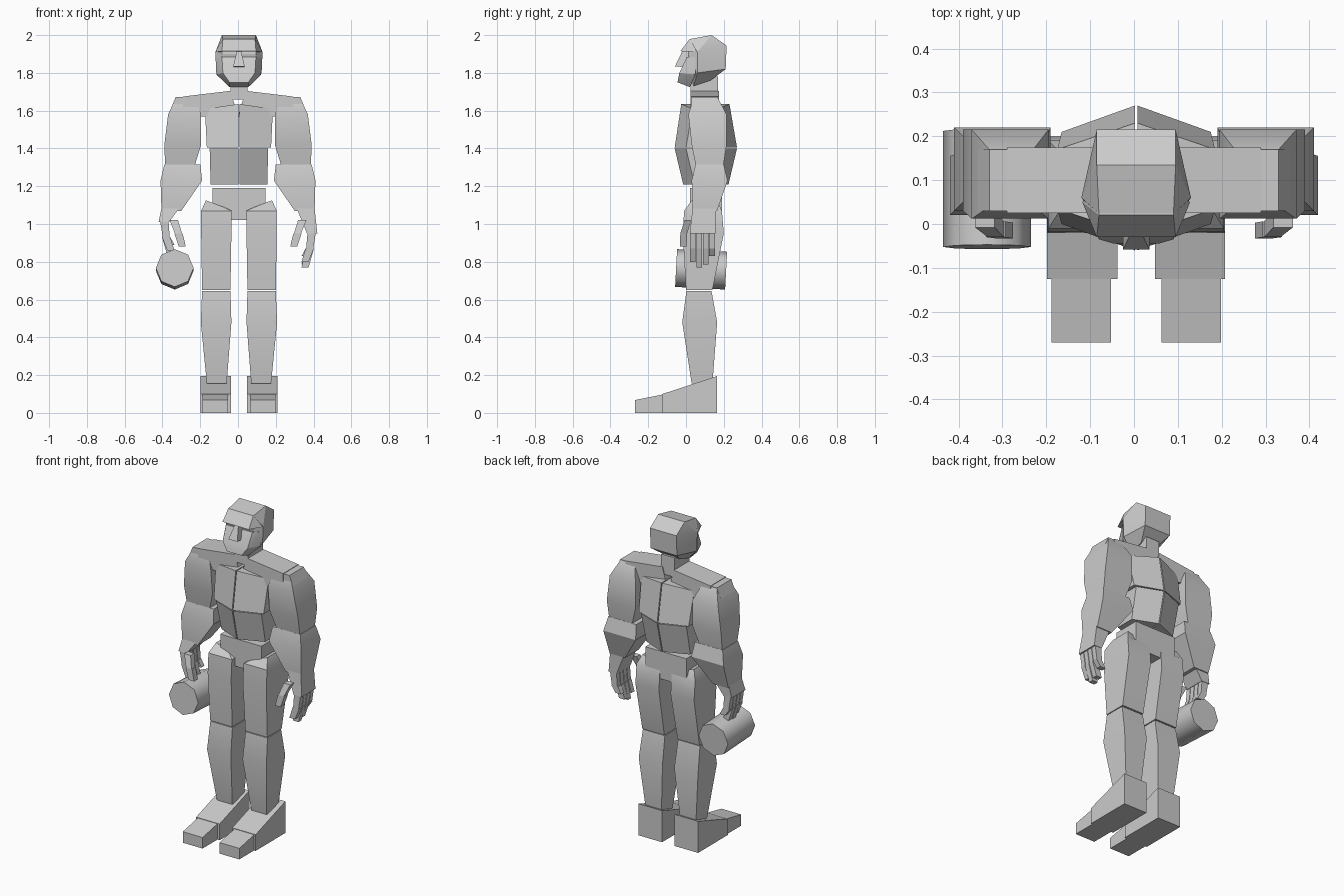
import bpy, bmesh, math
from mathutils import Matrix

old = bpy.data.objects.get("Cube")
if old:
    bpy.data.objects.remove(old, do_unlink=True)

grey = bpy.data.materials.new("plain grey")
grey.use_nodes = True
tone = (0.6, 0.6, 0.6, 1)
grey.diffuse_color = tone
grey.node_tree.nodes["Principled BSDF"].inputs["Base Color"].default_value = tone
MIDDLE = 0.005  # body midline


def finish(name, bm, angle=30):
    bmesh.ops.recalc_face_normals(bm, faces=bm.faces)
    mesh = bpy.data.meshes.new(name)
    bm.to_mesh(mesh)
    bm.free()
    mesh.materials.append(grey)
    obj = bpy.data.objects.new(name, mesh)
    bpy.context.collection.objects.link(obj)
    bpy.ops.object.select_all(action='DESELECT')
    obj.select_set(True)
    bpy.context.view_layer.objects.active = obj
    bpy.ops.object.shade_smooth_by_angle(angle=math.radians(angle))
    return obj


def loft(name, rings):
    """Skin a list of four-cornered rings and cap both ends."""
    bm = bmesh.new()
    loops = [[bm.verts.new(p) for p in ring] for ring in rings]
    for low, high in zip(loops, loops[1:]):
        for i in range(len(low)):
            j = (i + 1) % len(low)
            bm.faces.new((low[i], low[j], high[j], high[i]))
    bm.faces.new(loops[0])
    bm.faces.new(loops[-1])
    return finish(name, bm)


def rect(z, x0, x1, y0, y1, tilt=0):
    """Horizontal rectangle; tilt raises its inner edge."""
    return [(x0, y0, z + tilt), (x1, y0, z), (x1, y1, z), (x0, y1, z + tilt)]


def block(name, rings, side=1, shift=0):
    rings = [rect(*r) for r in rings]
    return loft(name, [[(side * x + shift, y, z) for x, y, z in r] for r in rings])


def hull(name, points):
    """Convex solid from points mirrored across the midline."""
    bm = bmesh.new()
    for x, y, z in points:
        for s in (-1, 1):
            bm.verts.new((s * x + MIDDLE, y, z))
    bmesh.ops.convex_hull(bm, input=bm.verts)
    bmesh.ops.dissolve_limit(bm, angle_limit=0.03, verts=bm.verts, edges=bm.edges)
    return finish(name, bm, 15)


def finger(name, path, wide, deep, side):
    """Two separate knuckle segments along a path."""
    for n, (a, b) in enumerate(zip(path, path[1:])):
        block(f"{name}_{n}", [(z, x - w, x + w, y - deep, y + deep)
                              for (x, y, z), w in ((a, wide), (b, wide * 0.85))], side)


# Head: skull, brow and jaw leave a recess for the eyes
hull("skull", [(.09, .135, 2), (.09, .215, 1.945), (.09, .21, 1.82), (.05, .13, 1.76),
               (.05, .04, 1.73), (.125, .06, 1.91), (.12, .06, 1.8),
               (.085, .025, 1.98), (.09, .01, 1.9)])
hull("brow", [(.085, .02, 1.98), (.123, .05, 1.91), (.09, -.03, 1.915), (.085, .08, 1.98)])
hull("jaw", [(.09, .005, 1.885), (.118, .05, 1.88), (.118, .05, 1.79),
             (.085, -.035, 1.8), (.05, -.045, 1.75), (.05, .02, 1.725)])
hull("nose", [(.012, -.02, 1.915), (.03, -.058, 1.835), (.03, 0, 1.83), (.012, .02, 1.915)])

# Neck and shoulders
block("neck", [(1.66, -.045, .045, .025, .17), (1.78, -.045, .045, .025, .17)], 1, MIDDLE)

for side, word in ((1, "left"), (-1, "right")):
    block(f"{word}_shoulder", [(1.57, 0, .29, .025, .175),
                               (1.675, .04, .29, .025, .175, .03)], side)
    block(f"{word}_shoulder_cap", [(1.6, .28, .36, .03, .17),
                                   (1.672, .28, .33, .03, .17)], side)

    # Torso: ridged halves split by a centre seam
    for part, sections in (("chest", ((1.405, .17, -.06, .27, 0), (1.61, .18, -.025, .23, .025))),
                           ("belly", ((1.21, .15, -.015, .225, 0), (1.4, .155, -.06, .27, 0)))):
        loft(f"{word}_{part}", [[(side * .003 + MIDDLE, front, z + rise),
                                 (side * w + MIDDLE, front + .06, z),
                                 (side * w + MIDDLE, back - .06, z),
                                 (side * .003 + MIDDLE, back, z + rise)]
                                for z, w, front, back, rise in sections])

    # Arms
    block(f"{word}_upper_arm", [(1.29, .235, .385, .055, .195), (1.42, .195, .39, .03, .215),
                                (1.58, .195, .37, .012, .215), (1.665, .23, .33, .04, .17)], side)
    block(f"{word}_forearm", [(1.07, .3, .405, .035, .165), (1.23, .19, .41, .03, .22),
                              (1.315, .2, .39, .05, .2)], side)

    # Hands: the right one is closer to the wrist, resting on the drum
    lift = 0 if side > 0 else .06
    block(f"{word}_palm", [(.95 + lift, .365, .42, .02, .155),
                           (1.085, .31, .405, .035, .16)], side)
    for i, tip in enumerate((.8, .77, .785, .83)):
        y = .036 + i * .034
        finger(f"{word}_finger_{i}", [(.39, y, .955 + lift), (.38, y, .87 + lift),
                                      (.355, y, tip + lift)], .022, .015, side)
    finger(f"{word}_thumb", [(.34, .01, 1.02), (.315, -.012, .95), (.295, -.015, .88)],
           .022, .018, side)

    # Legs and feet
    block(f"{word}_thigh", [(.65, .045, .195, 0, .14), (.95, .04, .2, -.017, .2),
                            (1.07, .04, .2, -.01, .19), (1.125, .09, .175, .03, .165, -.03)],
          side, MIDDLE)
    block(f"{word}_shin", [(.155, .065, .17, .03, .14), (.48, .04, .202, -.02, .165),
                           (.645, .045, .195, .002, .135)], side, MIDDLE)
    for part, inner, outer, front, back, low, high in (
            ("foot", .043, .203, -.125, .165, .1, .195),
            ("toe", .058, .193, -.27, -.12, .068, .098)):
        loft(f"{word}_{part}", [[(side * inner + MIDDLE, y, 0), (side * outer + MIDDLE, y, 0),
                                 (side * outer + MIDDLE, y, top), (side * inner + MIDDLE, y, top)]
                                for y, top in ((front, low), (back, high))])

# Pelvis
block("pelvis", [(1.02, -.14, .14, .02, .19), (1.19, -.14, .14, .02, .19)], 1, MIDDLE)

# Octagonal drum in the right hand
bm = bmesh.new()
place = Matrix.Translation((-.335, .08, .76)) @ Matrix.Rotation(math.radians(87), 4, 'X')
bmesh.ops.create_cone(bm, cap_ends=True, segments=8, radius1=.1, radius2=.1,
                      depth=.265, matrix=place)
finish("drum", bm, 50)
